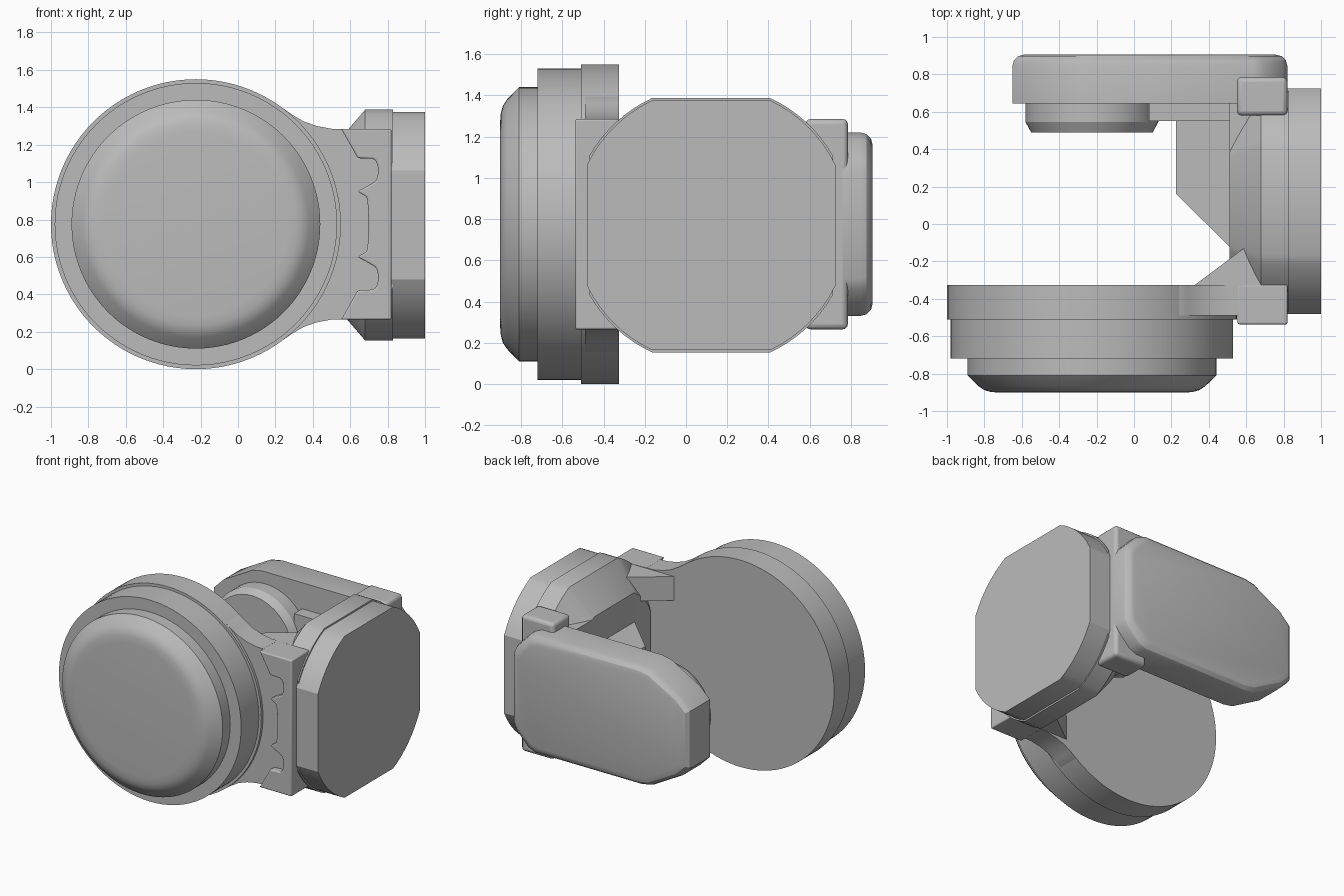
import bpy, bmesh, math
from math import sin, cos, pi, radians

cube = bpy.data.objects.get("Cube")
if cube:
    bpy.data.objects.remove(cube, do_unlink=True)

grey = bpy.data.materials.new("plain_grey")
grey.use_nodes = True
grey.diffuse_color = (0.5, 0.5, 0.5, 1)
grey.node_tree.nodes["Principled BSDF"].inputs["Base Color"].default_value = (0.5, 0.5, 0.5, 1)

MID = 0.775      # shared height of all round parts
DRUM_X = -0.225  # axis of the drum and the pad


def loft(name, rings, bevel=0.0):
    """Skin a stack of equal-length point rings and cap both ends."""
    bm = bmesh.new()
    rows = [[bm.verts.new(p) for p in ring] for ring in rings]
    n = len(rows[0])
    for a, b in zip(rows, rows[1:]):
        for i in range(n):
            j = (i + 1) % n
            bm.faces.new((a[i], a[j], b[j], b[i]))
    bm.faces.new(rows[0])
    bm.faces.new(rows[-1])
    bmesh.ops.recalc_face_normals(bm, faces=bm.faces)
    mesh = bpy.data.meshes.new(name)
    bm.to_mesh(mesh)
    bm.free()
    mesh.materials.append(grey)
    obj = bpy.data.objects.new(name, mesh)
    bpy.context.collection.objects.link(obj)
    if bevel:
        mod = obj.modifiers.new("rounding", "BEVEL")
        mod.width, mod.segments, mod.limit_method = bevel, 3, "ANGLE"
    bpy.ops.object.select_all(action="DESELECT")
    obj.select_set(True)
    bpy.context.view_layer.objects.active = obj
    bpy.ops.object.shade_smooth_by_angle(angle=radians(28))
    return obj


def plate_y(name, pts, y0, y1, bevel=0.0):
    return loft(name, [[(x, y, z) for x, z in pts] for y in (y0, y1)], bevel)


def plate_z(name, pts, z0, z1):
    return loft(name, [[(x, y, z) for x, y in pts] for z in (z0, z1)])


def lathe_y(name, profile, steps=96):
    """Round part about the drum axis from (radius, y) pairs."""
    turn = [2 * pi * i / steps for i in range(steps)]
    return loft(name, [[(DRUM_X + r * cos(t), y, MID + r * sin(t)) for t in turn]
                       for r, y in profile])


def mirrored(upper):
    """Close an outline by reflecting its upper half about MID."""
    return upper + [(x, 2 * MID - z) for x, z in reversed(upper)]


# Front drum: stepped rings with a rounded face
lathe_y("drum_rim", [(0.775, -0.325), (0.775, -0.51)])
lathe_y("drum_body", [(0.755, -0.5), (0.755, -0.72)])
lathe_y("drum_face", [(0.665, -0.7), (0.665, -0.81), (0.605, -0.868),
                      (0.575, -0.888), (0.54, -0.898), (0.49, -0.902)])

# Flange that flares from the drum into the front block
plate_y("drum_flange", mirrored([(0.0, 1.45), (0.24, 1.395), (0.29, 1.36), (0.35, 1.325),
                                 (0.42, 1.3), (0.5, 1.285), (0.8, 1.28)]), -0.49, -0.325)

# Front block with its curved recess and two rounded notches
notch = [(0.72 + 0.03 * cos(radians(a)), 1.06 + 0.065 * sin(radians(a)))
         for a in range(90, -91, -30)]
arc = [(DRUM_X + 0.925 * cos(radians(a)), MID + 0.925 * sin(radians(a))) for a in (9, 6, 3)]
inner = [(0.56, 1.27), (0.6, 1.2), (0.64, 1.128)] + notch + [(0.64, 0.95)] + arc
plate_y("front_block", mirrored([(0.82, 1.285), (0.55, 1.285)] + inner), -0.537, -0.325, 0.015)

# Rear block
plate_y("rear_block", mirrored([(0.55, 1.285), (0.82, 1.285)]), 0.58, 0.785, 0.025)


# Side body: circle clipped to a box, tapering inwards
def side_outline(x, half_y, half_z, radius):
    ring = []
    a0, a1 = math.acos(half_y / radius), math.asin(half_z / radius)
    for q in range(4):
        lo, hi = (a0, a1) if q % 2 == 0 else (pi / 2 - a1, pi / 2 - a0)
        for i in range(9):
            t = q * pi / 2 + lo + (hi - lo) * i / 8
            ring.append((x, 0.122 + radius * cos(t), 0.77 + radius * sin(t)))
    return ring


loft("side_body", [side_outline(0.51, 0.43, 0.42, 0.48),
                   side_outline(0.68, 0.59, 0.617, 0.68),
                   side_outline(0.83, 0.59, 0.617, 0.68)])
loft("side_cover", [side_outline(0.82, 0.603, 0.605, 0.67),
                    side_outline(1.0, 0.603, 0.605, 0.67)])

# Inner wall joining the two blocks
plate_z("inner_wall", [(0.51, 0.65), (0.51, -0.11), (0.6, -0.33), (0.8, -0.33), (0.8, 0.65)],
        MID - 0.4, MID + 0.4)

# Small wedges behind the drum, top and bottom
for label, z in (("upper", 1.19), ("lower", 0.36)):
    plate_z(label + "_wedge", [(0.32, -0.33), (0.6, -0.12), (0.7, -0.12), (0.7, -0.33)],
            z - 0.09, z + 0.09)

# Central gusset and its foot on the rear arm
plate_z("gusset", [(0.225, 0.64), (0.225, 0.16), (0.51, -0.12), (0.62, -0.12), (0.62, 0.64)],
        MID - 0.195, MID + 0.195)
plate_z("gusset_foot", [(0.08, 0.55), (0.6, 0.55), (0.6, 0.66), (0.08, 0.66)],
        MID - 0.25, MID + 0.25)

# Rear arm: clipped-corner slab with a rounded back edge
arm = mirrored([(-0.65, 0.99), (-0.57, 1.07), (-0.33, 1.205), (-0.25, 1.22),
                (0.64, 1.22), (0.7, 1.195), (0.8, 1.09), (0.82, 1.04)])
mid_x, half_x, half_z = 0.085, 0.735, 0.445
rings = []
for y, inset in ((0.645, 0), (0.845, 0), (0.875, 0.008), (0.897, 0.03), (0.905, 0.06)):
    sx, sz = 1 - inset / half_x, 1 - inset / half_z
    rings.append([(mid_x + (x - mid_x) * sx, y, MID + (z - MID) * sz) for x, z in arm])
loft("rear_arm", rings)

# Round pad on the inside of the rear arm
lathe_y("rear_pad", [(0.355, 0.66), (0.355, 0.545), (0.325, 0.49)], 64)
